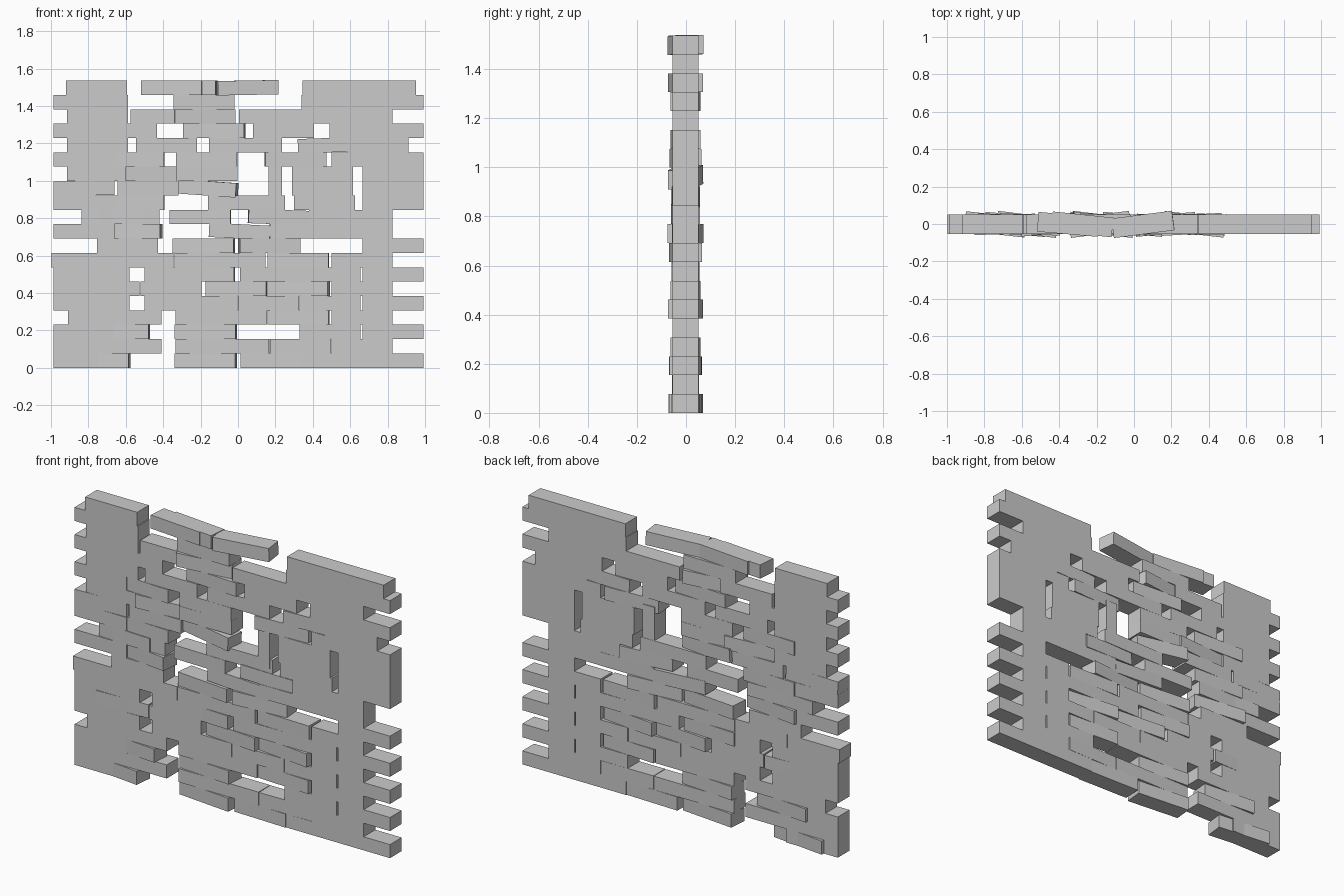
import bpy
import math
import random
from mathutils import Matrix

random.seed(4)
old = bpy.data.objects.get("Cube")
if old:
    bpy.data.objects.remove(old, do_unlink=True)

# One plain stone colour
stone = bpy.data.materials.new("stone_grey")
stone.use_nodes = True
colour = (0.6, 0.6, 0.6, 1.0)
stone.diffuse_color = colour
stone.node_tree.nodes["Principled BSDF"].inputs["Base Color"].default_value = colour

WALL_HEIGHT = 1.536
COURSE_COUNT = 20
COURSE = WALL_HEIGHT / COURSE_COUNT
LENGTH = 0.326
DEPTH = 0.105

# Unit brick shared by every course
bpy.ops.mesh.primitive_cube_add(size=1)
template = bpy.context.object
brick_mesh = template.data
brick_mesh.name = "brick"
brick_mesh.materials.append(stone)
bpy.data.objects.remove(template, do_unlink=True)


def brick(name, centre_x, centre_z, length=LENGTH, yaw=0.0, tilt=0.0):
    """Add one brick, turned about z by yaw and leaning in the wall by tilt."""
    obj = bpy.data.objects.new(name, brick_mesh)
    bpy.context.collection.objects.link(obj)
    turn = Matrix.Rotation(math.radians(yaw), 4, "Z")
    lean = Matrix.Rotation(math.radians(-tilt), 4, "Y")
    size = Matrix.Diagonal((length, DEPTH, COURSE, 1))
    place = Matrix.Translation((centre_x, -0.002, centre_z))
    obj.matrix_world = place @ turn @ lean @ size
    return obj


level = 0


def course(starts, loose=None):
    """Lay the next course from left ends in hundredths; loose maps brick index to tilt."""
    global level
    loose = loose or {}
    for i, start in enumerate(starts):
        x = start / 100 + LENGTH / 2
        # Ends of the wall sit straight, the middle is laid unevenly
        yaw = 0.0
        if -0.75 < x < 0.45 and random.random() < 0.55:
            yaw = random.uniform(-8, 8)
        tilt = loose.get(i, 0.0)
        brick(f"brick_course_{level + 1}_{i + 1}", x, (level + 0.5) * COURSE,
              yaw=yaw, tilt=tilt)
    level += 1


# Courses from the ground up
course([-98.7, -90.5, -33.5, 1.5, 34, 66.5])
course([-98.7, -73.5, -33.5, -16, 17, 50])
course([-98.7, -80, -33.5, 33, 66.5])
course([-91, -73.5, -33.5, -17, 16, 50])
course([-98.7, -90.5, -50, -33, 0, 33, 66.5])
course([-98.7, -85.5, -52, -17, 16, 50])
course([-98.7, -90.5, -50, -34.5, 1, 33, 66.5])
course([-99.7, -67, -34, -18, 16, 50])
course([-75.5, -34.5, 0.5, 66.5])
course([-98.7, -73.5, -15.5, 17, 34, 50], {2: -3})
course([-83.5, -74.5, -36.5, 5.5, 38, 50], {3: -2})
course([-98.7, -72, -16, -7.5, 30, 66.5])
course([-98.7, -64.5, -33, 29, 66.5], {0: 1, 2: -4})
course([-91.5, -60.5, -33, 29, 66.5])
course([-98.7, -72, -33, 14.5, 50, 66.5])
course([-91.5, -54.5, -15.5, -9, 32, 58.5], {4: 2})
course([-98.7, -76, -29, 8, 49, 66.5])
course([-91.5, -57.5, -34.5, 0.5, 33, 50])
course([-98.7, -91.5, -34.5, 34, 66.5])
course([-92, -51.5, -44, -11.5, 34.5, 62.5], {3: 1})

# Fallen brick standing on end in the gap
upright = brick("upright_brick", 0.2, 0.99, length=0.24, yaw=0, tilt=90)
upright.matrix_world = upright.matrix_world @ Matrix.Diagonal((1, 1, 0.95, 1))
